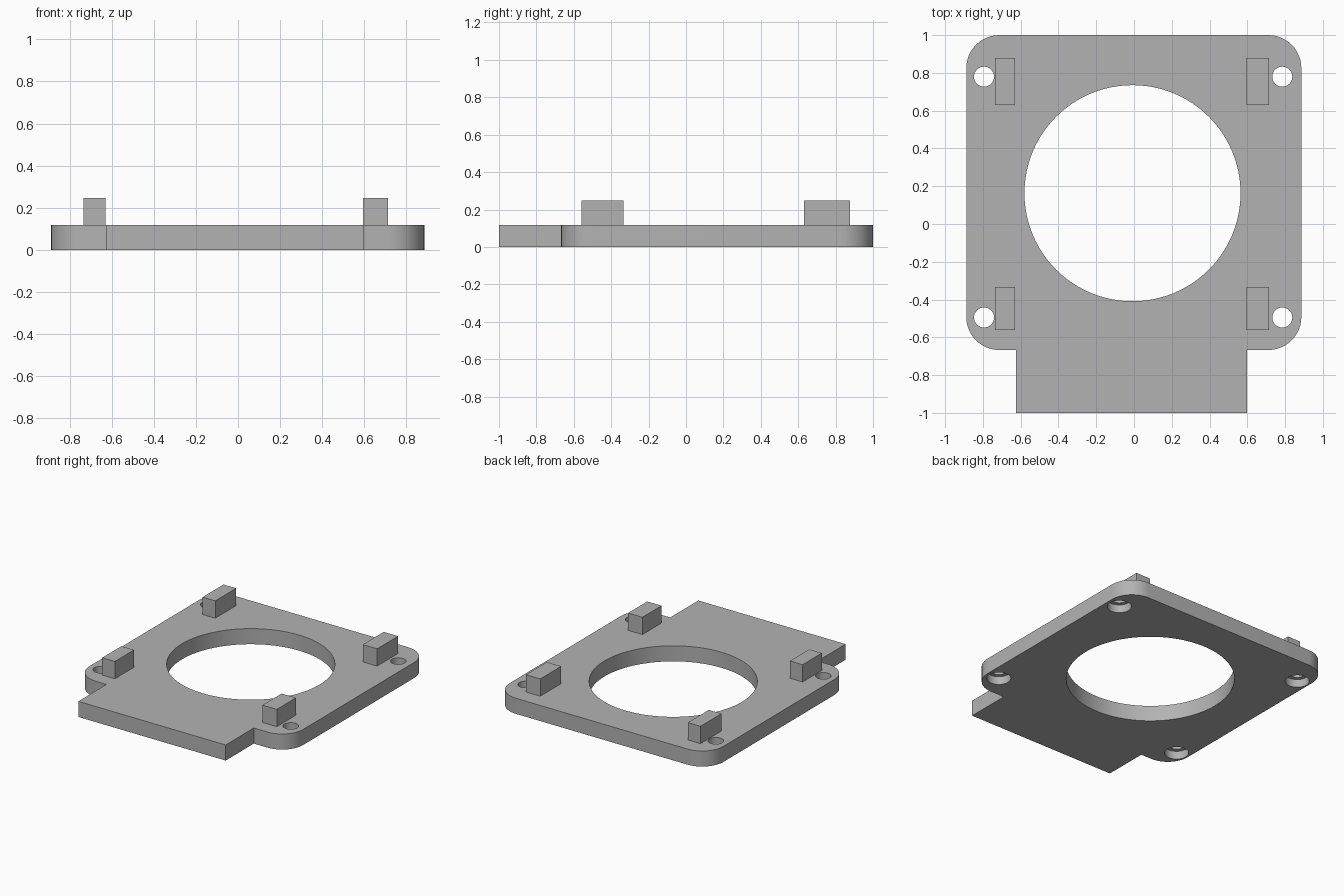
import bpy, bmesh, math

cube = bpy.data.objects.get("Cube")
if cube:
    bpy.data.objects.remove(cube, do_unlink=True)

grey = bpy.data.materials.new("plain grey")
grey.use_nodes = True
colour = (0.45, 0.45, 0.45, 1)
grey.diffuse_color = colour
grey.node_tree.nodes["Principled BSDF"].inputs["Base Color"].default_value = colour

THICK = 0.117
RADIUS = 0.175
LEFT, RIGHT, BACK, FRONT = -0.888, 0.886, 1.0, -0.667


def prism(name, outline, z0, z1):
    """Extrude a flat counter-clockwise outline between two heights."""
    bm = bmesh.new()
    base = bm.faces.new([bm.verts.new((x, y, z0)) for x, y in outline])
    top = bmesh.ops.extrude_face_region(bm, geom=[base])["geom"]
    for v in top:
        if isinstance(v, bmesh.types.BMVert):
            v.co.z = z1
    bmesh.ops.recalc_face_normals(bm, faces=bm.faces)
    mesh = bpy.data.meshes.new(name)
    bm.to_mesh(mesh)
    bm.free()
    mesh.materials.append(grey)
    obj = bpy.data.objects.new(name, mesh)
    bpy.context.collection.objects.link(obj)
    return obj


def arc(cx, cy, r, start, sweep, steps):
    angles = [math.radians(start + sweep * i / steps) for i in range(steps + 1)]
    return [(cx + r * math.cos(a), cy + r * math.sin(a)) for a in angles]


def cutter(name, cx, cy, r, z0, z1, steps):
    obj = prism(name, arc(cx, cy, r, 0, 360, steps)[:-1], z0, z1)
    obj.hide_render = True
    return obj


# Rounded plate with the square tab at the front
outline = [(-0.625, FRONT), (-0.625, -1), (0.598, -1), (0.598, FRONT)]
for cx, cy, start in ((RIGHT - RADIUS, FRONT + RADIUS, -90),
                      (RIGHT - RADIUS, BACK - RADIUS, 0),
                      (LEFT + RADIUS, BACK - RADIUS, 90),
                      (LEFT + RADIUS, FRONT + RADIUS, 180)):
    outline += arc(cx, cy, RADIUS, start, 90, 12)
plate = prism("base_plate", outline, 0, THICK)

# Large opening, and screw holes with a wider recess underneath
cutters = [cutter("opening_cutter", -0.008, 0.163, 0.572, -0.1, 0.3, 96)]
for x in (-0.794, 0.785):
    for y in (-0.495, 0.78):
        cutters.append(cutter("screw_cutter", x, y, 0.053, -0.1, 0.3, 32))
        cutters.append(cutter("recess_cutter", x, y, 0.082, -0.1, 0.06, 32))
for c in cutters:
    mod = plate.modifiers.new(c.name, "BOOLEAN")
    mod.operation = "DIFFERENCE"
    mod.solver = "EXACT"
    mod.object = c

bpy.context.view_layer.objects.active = plate
plate.select_set(True)
for mod in list(plate.modifiers):
    bpy.ops.object.modifier_apply(modifier=mod.name)
for c in cutters:
    bpy.data.objects.remove(c, do_unlink=True)
bpy.ops.object.shade_smooth_by_angle(angle=math.radians(30))

# Four locating blocks on top
for side, x0, x1 in (("right", -0.735, -0.63), ("left", 0.595, 0.714)):
    for end, y0, y1 in (("front", -0.56, -0.333), ("back", 0.63, 0.878)):
        prism(f"{end}_{side}_block", [(x0, y0), (x1, y0), (x1, y1), (x0, y1)],
              THICK, 0.247)
